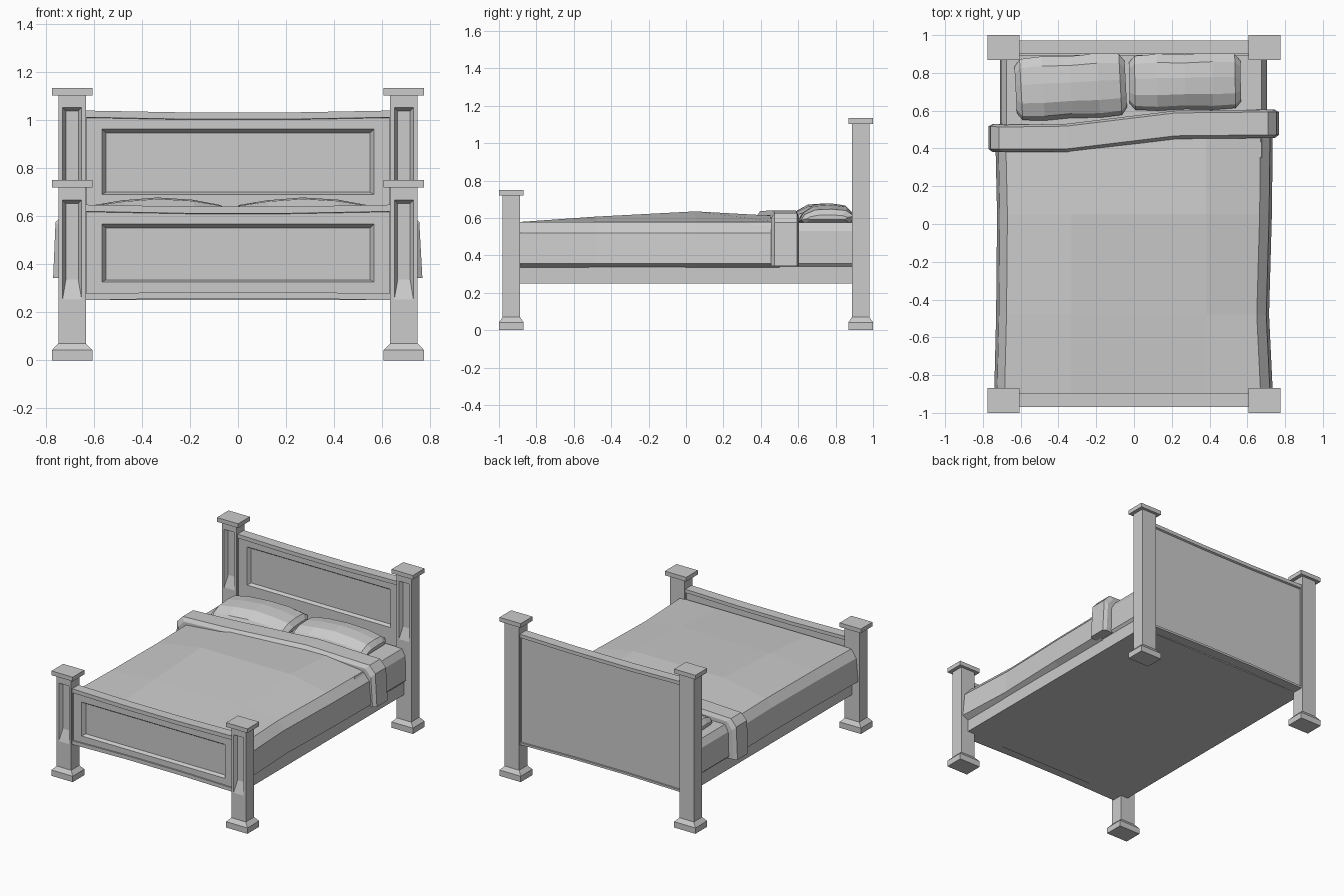
import bpy, bmesh, math
from mathutils import Matrix, Vector

if "Cube" in bpy.data.objects:
    bpy.data.objects.remove(bpy.data.objects["Cube"])


def make(name, bm):
    bmesh.ops.recalc_face_normals(bm, faces=bm.faces)
    me = bpy.data.meshes.new(name)
    bm.to_mesh(me)
    bm.free()
    ob = bpy.data.objects.new(name, me)
    bpy.context.collection.objects.link(ob)
    return ob


def loft_bm(rings):
    """Skin closed rings of equal point count and cap both ends."""
    bm = bmesh.new()
    vs = [[bm.verts.new(p) for p in r] for r in rings]
    n = len(vs[0])
    for a, b in zip(vs, vs[1:]):
        for i in range(n):
            j = (i + 1) % n
            bm.faces.new((a[i], a[j], b[j], b[i]))
    bm.faces.new(vs[0][::-1])
    bm.faces.new(vs[-1])
    return bm


def loft(name, rings):
    return make(name, loft_bm(rings))


# Posts: stepped foot, shaft with sunken front panel, flat cap
def post(name, x, y, top, g0, g1):
    W, D, w, d = 0.084, 0.066, 0.0575, 0.046
    levels = [(W, D, 0), (W, D, 0.042), (w, d, 0.07), (w, d, g0 - 0.025),
              (w, d, g1 + 0.025), (w, d, top - 0.03), (W, D, top - 0.03), (W, D, top)]
    bm = loft_bm([[(x - a, y - b, z), (x + a, y - b, z), (x + a, y + b, z), (x - a, y + b, z)]
                  for a, b, z in levels])
    bmesh.ops.recalc_face_normals(bm, faces=bm.faces)
    f = next(f for f in bm.faces if f.normal.y < -0.9
             and abs(f.calc_center_median().z - (g0 + g1) / 2) < 0.01)
    bmesh.ops.inset_region(bm, faces=[f], thickness=0.025)
    bmesh.ops.inset_region(bm, faces=[f], thickness=0.02, depth=-0.025)
    zc = f.calc_center_median().z
    for v in f.verts:
        if v.co.z < zc:
            v.co.z += 0.07
    make(name, bm)


for side, sx in (("left", -1), ("right", 1)):
    post("foot_post_" + side, sx * 0.691, -0.934, 0.75, 0.26, 0.66)
    post("head_post_" + side, sx * 0.691, 0.934, 1.133, 0.645, 1.045)


# Boards: raised rim front and back, sunken front panel, slightly sagging top
def board(name, y, top, p0, p1):
    def ring(h, z0, z1, yy, sag=0.0):
        return [(-h, yy, z0), (-h / 3, yy, z0 + sag), (h / 3, yy, z0 + sag),
                (h, yy, z0), (h, yy, z1), (h / 3, yy, z1 - sag),
                (-h / 3, yy, z1 - sag), (-h, yy, z1)]
    b, f, s = y + 0.036, y - 0.036, 0.008
    loft(name, [ring(0.63, 0.265, top - 0.03, b - 0.012, s), ring(0.63, 0.265, top - 0.025, b, s),
                ring(0.64, 0.25, top, b, s), ring(0.64, 0.25, top, f, s),
                ring(0.632, 0.277, top - 0.028, f, s), ring(0.632, 0.277, top - 0.03, f + 0.01, s),
                ring(0.567, p0, p1, f + 0.01), ring(0.55, p0 + 0.01, p1 - 0.016, f + 0.035)])


board("footboard", -0.932, 0.648, 0.325, 0.567)
board("headboard", 0.936, 1.04, 0.69, 0.963)

# Bed base
loft("bed_base", [[(-0.69, y, 0.25), (0.69, y, 0.25), (0.69, y, 0.34), (-0.69, y, 0.34)]
                  for y in (-0.9, 0.9)])

# Mattress end showing behind the fold
loft("mattress", [[(-0.68, y, 0.33), (-0.71, y, 0.357), (-0.705, y, 0.53), (-0.675, y, 0.575),
                   (0.675, y, 0.575), (0.7, y, 0.53), (0.705, y, 0.357), (0.68, y, 0.33)]
                  for y in (0.35, 0.895)])

# Blanket: y, crown height, left hem x, right hem x
rows = [(-0.895, 0.578, -0.74, 0.735), (-0.48, 0.607, -0.73, 0.715),
        (0.05, 0.635, -0.725, 0.73), (0.5, 0.61, -0.735, 0.735)]
loft("blanket", [[(-0.68, y, 0.33), (l, y, 0.357), (l + 0.015, y, 0.52), (l + 0.055, y, 0.577),
                  (-0.33, y, z), (0.38, y, z), (r - 0.065, y, 0.577), (r - 0.015, y, 0.52),
                  (r, y, 0.357), (0.68, y, 0.33)] for y, z, l, r in rows])

# Turned-down fold across the bed: x, z, front y, back y
path = [(-0.77, 0.343, 0.385, 0.53), (-0.76, 0.575, 0.385, 0.53), (-0.715, 0.622, 0.385, 0.525),
        (-0.36, 0.637, 0.385, 0.53), (0.22, 0.64, 0.455, 0.6), (0.71, 0.625, 0.46, 0.605),
        (0.755, 0.575, 0.46, 0.605), (0.768, 0.343, 0.46, 0.605)]
rings = []
for x, z, f, b in path:
    xs = x * 0.97 if abs(x) > 0.7 else x
    zs = z - (0.025 if z > 0.4 else 0)
    xi = x * 0.89 if abs(x) > 0.7 else x
    zi = z - (0.075 if z > 0.4 else 0)
    rings.append([(x, f + 0.012, z), (x, b - 0.012, z), (xs, b, zs), (xi, b, zi),
                  (xi, f - 0.005, zi), (xs, f - 0.005, zs)])
loft("blanket_fold", rings)


# Pillows: faceted section lofted along x
def pillow(name, x, y, hx, hy, rot):
    sec = [(-1, -0.25), (-0.86, 0.4), (-0.45, 0.92), (0.15, 1), (0.7, 0.85),
           (1, 0.2), (0.85, -0.6), (-0.85, -0.6)]
    ends = [(-1, 0.72, 0.2), (-0.9, 0.95, 0.6), (-0.5, 1, 0.85), (0, 0.96, 1),
            (0.5, 1, 0.88), (0.9, 0.95, 0.6), (1, 0.72, 0.2)]
    m = Matrix.Translation((x, y, 0.6)) @ Matrix.Rotation(math.radians(rot), 4, 'Z')
    loft(name, [[m @ Vector((u * hx, a * sy * hy, c * sz * 0.078)) for a, c in sec]
                for u, sy, sz in ends])


pillow("pillow_left", -0.335, 0.725, 0.292, 0.17, 3)
pillow("pillow_right", 0.27, 0.752, 0.295, 0.15, 1)
